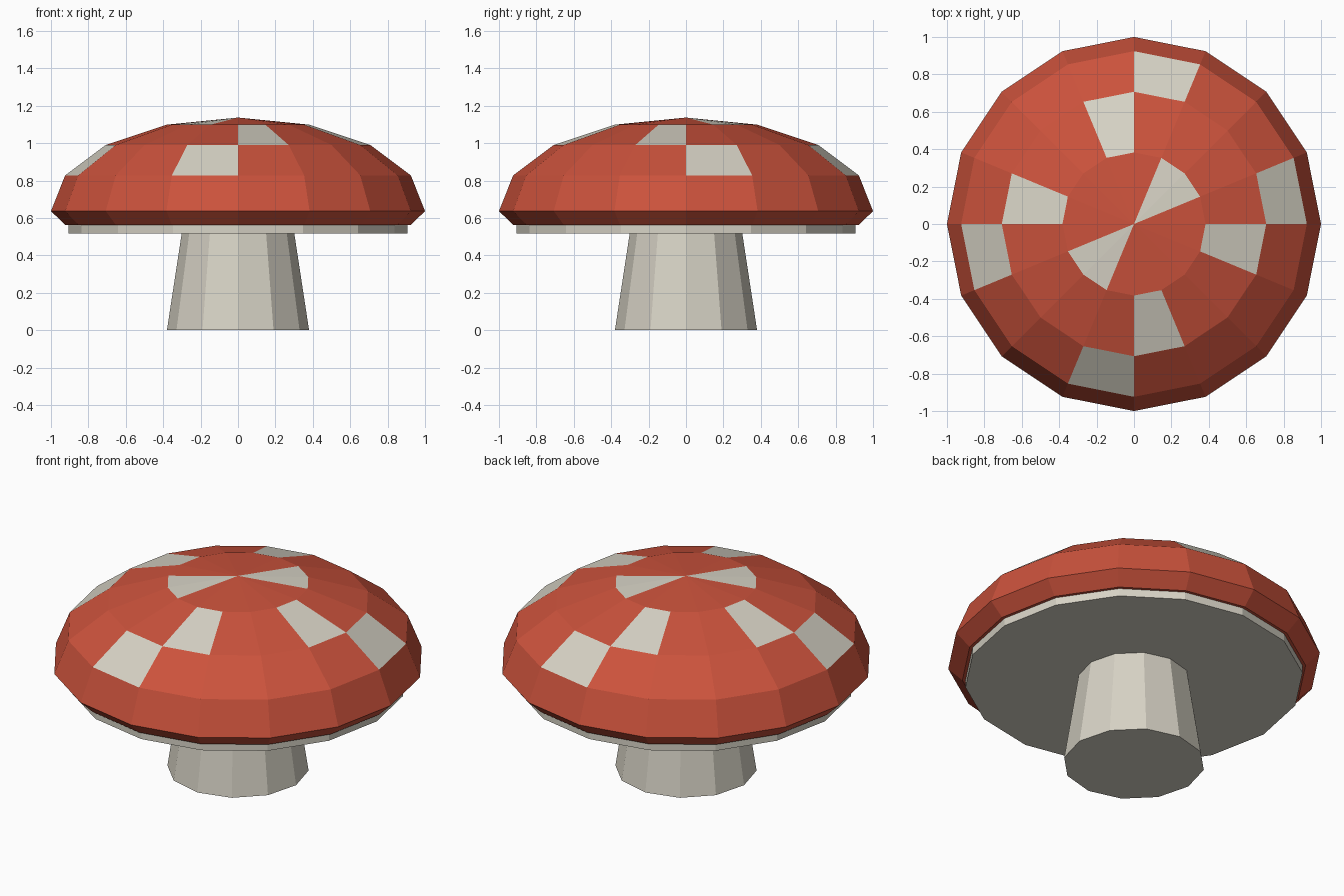
import bpy
import bmesh
from math import sin, cos, pi

cube = bpy.data.objects.get("Cube")
if cube:
    bpy.data.objects.remove(cube)


def material(name, rgb):
    mat = bpy.data.materials.new(name)
    mat.use_nodes = True
    mat.diffuse_color = (*rgb, 1)
    mat.node_tree.nodes["Principled BSDF"].inputs["Base Color"].default_value = (*rgb, 1)
    return mat


RED = material("cap red", (0.60, 0.085, 0.045))
CREAM = material("warm cream", (0.68, 0.65, 0.56))


def lathe(name, profile, sides, mats, spots=()):
    """Turn a (radius, height) profile; spots holds (band, segment) pairs given the second material."""
    bm = bmesh.new()
    rings = []
    for r, z in profile:
        if r == 0:
            rings.append([bm.verts.new((0, 0, z))] * sides)
        else:
            rings.append([bm.verts.new((r * cos(2 * pi * k / sides), r * sin(2 * pi * k / sides), z))
                          for k in range(sides)])
    for band, (low, high) in enumerate(zip(rings, rings[1:])):
        for k in range(sides):
            n = (k + 1) % sides
            corners = list(dict.fromkeys((low[k], low[n], high[n], high[k])))
            face = bm.faces.new(corners)
            face.material_index = int((band, k) in spots)
    # Close the open ends
    bm.faces.new(rings[0][::-1])
    if profile[-1][0] > 0:
        bm.faces.new(rings[-1])
    bmesh.ops.recalc_face_normals(bm, faces=bm.faces)
    mesh = bpy.data.meshes.new(name)
    bm.to_mesh(mesh)
    bm.free()
    for mat in mats:
        mesh.materials.append(mat)
    obj = bpy.data.objects.new(name, mesh)
    bpy.context.collection.objects.link(obj)
    return obj


# Tapered stem
lathe("stem", [(0.38, 0), (0.296, 0.55)], 12, [CREAM])

# Flat gill disc under the cap
lathe("gills", [(0.907, 0.518), (0.907, 0.58)], 16, [CREAM])

# Domed cap: a turned-in rim below a flattened quarter circle
RIM_Z, DOME = 0.637, 0.5
dome = [(cos(i * pi / 8), RIM_Z + DOME * sin(i * pi / 8)) for i in range(4)]
cap_profile = [(cos(pi / 8), 0.563), *dome, (0, RIM_Z + DOME)]

# Cream spots, by band of the cap: lower, middle and crown
segments = {2: (0, 3, 8, 11), 3: (4, 7, 12, 15), 4: (1, 2, 9, 10)}
spots = {(band, k) for band, ks in segments.items() for k in ks}
lathe("cap", cap_profile, 16, [RED, CREAM], spots)
